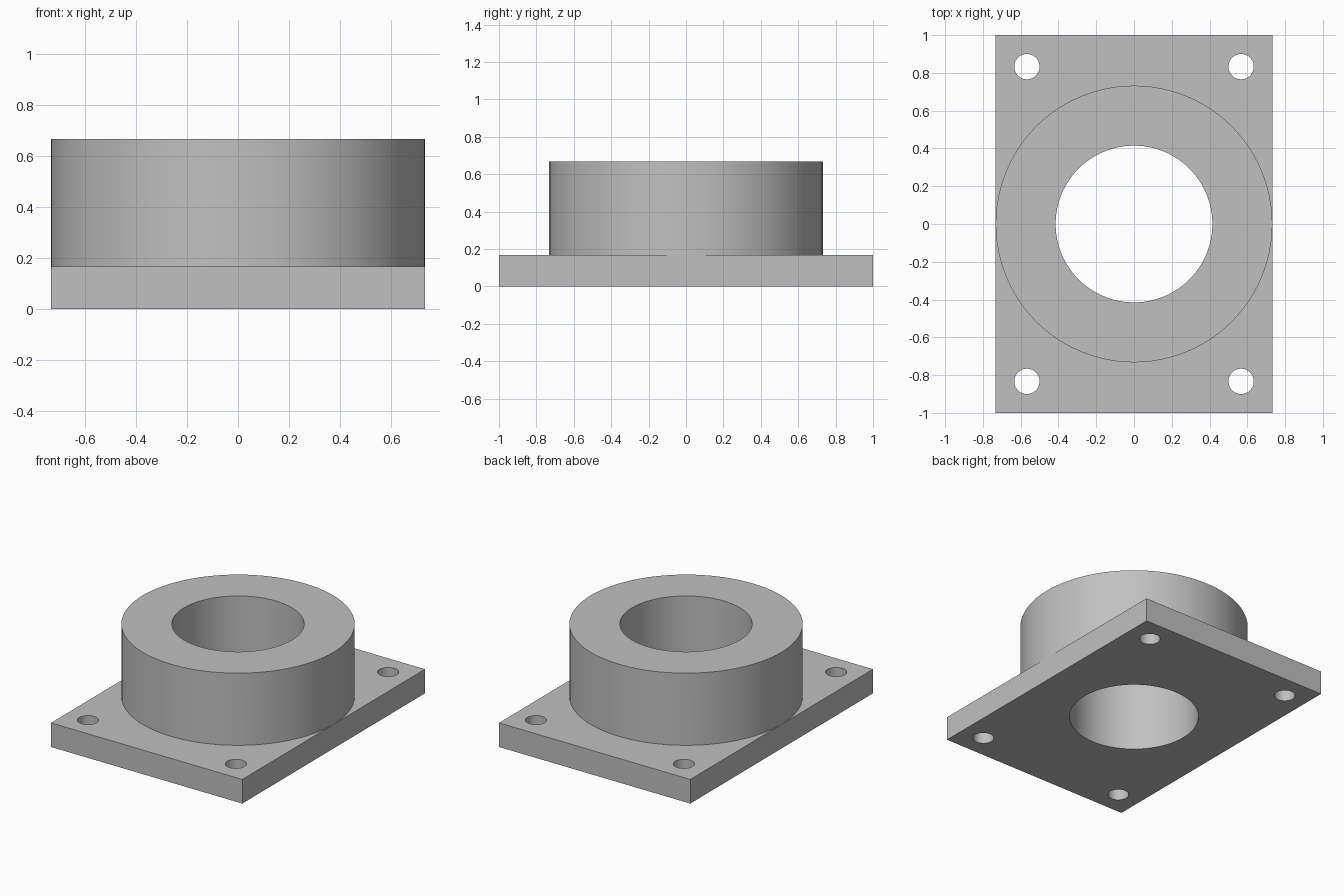
import bpy
import math

cube = bpy.data.objects.get("Cube")
if cube:
    bpy.data.objects.remove(cube, do_unlink=True)

# Main dimensions
HALF_X, HALF_Y = 0.733, 1.0
PLATE_TOP, COLLAR_TOP = 0.167, 0.667
BORE_R, BOLT_R = 0.415, 0.067
BOLT_X, BOLT_Y = 0.567, 0.833

grey = bpy.data.materials.new("plain grey")
grey.use_nodes = True
colour = (0.53, 0.53, 0.53, 1)
grey.diffuse_color = colour
grey.node_tree.nodes["Principled BSDF"].inputs["Base Color"].default_value = colour


def cylinder(name, radius, z0, z1, x=0, y=0, sides=96):
    bpy.ops.mesh.primitive_cylinder_add(
        vertices=sides, radius=radius, depth=z1 - z0, location=(x, y, (z0 + z1) / 2))
    obj = bpy.context.object
    obj.name = name
    obj.data.materials.append(grey)
    return obj


def combine(body, tool, operation):
    mod = body.modifiers.new(tool.name, "BOOLEAN")
    mod.operation = operation
    mod.solver = "EXACT"
    mod.object = tool
    bpy.context.view_layer.objects.active = body
    bpy.ops.object.modifier_apply(modifier=mod.name)
    bpy.data.objects.remove(tool, do_unlink=True)


# Rectangular base plate
bpy.ops.mesh.primitive_cube_add(size=2, location=(0, 0, PLATE_TOP / 2))
flange = bpy.context.object
flange.name = "flange_with_collar"
flange.scale = (HALF_X, HALF_Y, PLATE_TOP / 2)
bpy.ops.object.transform_apply(location=True, rotation=False, scale=True)
flange.data.materials.append(grey)

# Round collar, rooted inside the plate
collar = cylinder("collar", HALF_X - 0.0005, PLATE_TOP / 2, COLLAR_TOP)
combine(flange, collar, "UNION")

# Central bore through plate and collar
combine(flange, cylinder("bore", BORE_R, -0.1, COLLAR_TOP + 0.1), "DIFFERENCE")

# Four corner bolt holes
for sx in (-1, 1):
    for sy in (-1, 1):
        hole = cylinder("bolt_hole", BOLT_R, -0.1, PLATE_TOP + 0.1,
                        sx * BOLT_X, sy * BOLT_Y, sides=48)
        combine(flange, hole, "DIFFERENCE")

# Crisp edges with smooth round walls
bpy.ops.object.select_all(action="DESELECT")
flange.select_set(True)
bpy.context.view_layer.objects.active = flange
bpy.ops.object.shade_smooth_by_angle(angle=math.radians(30))
